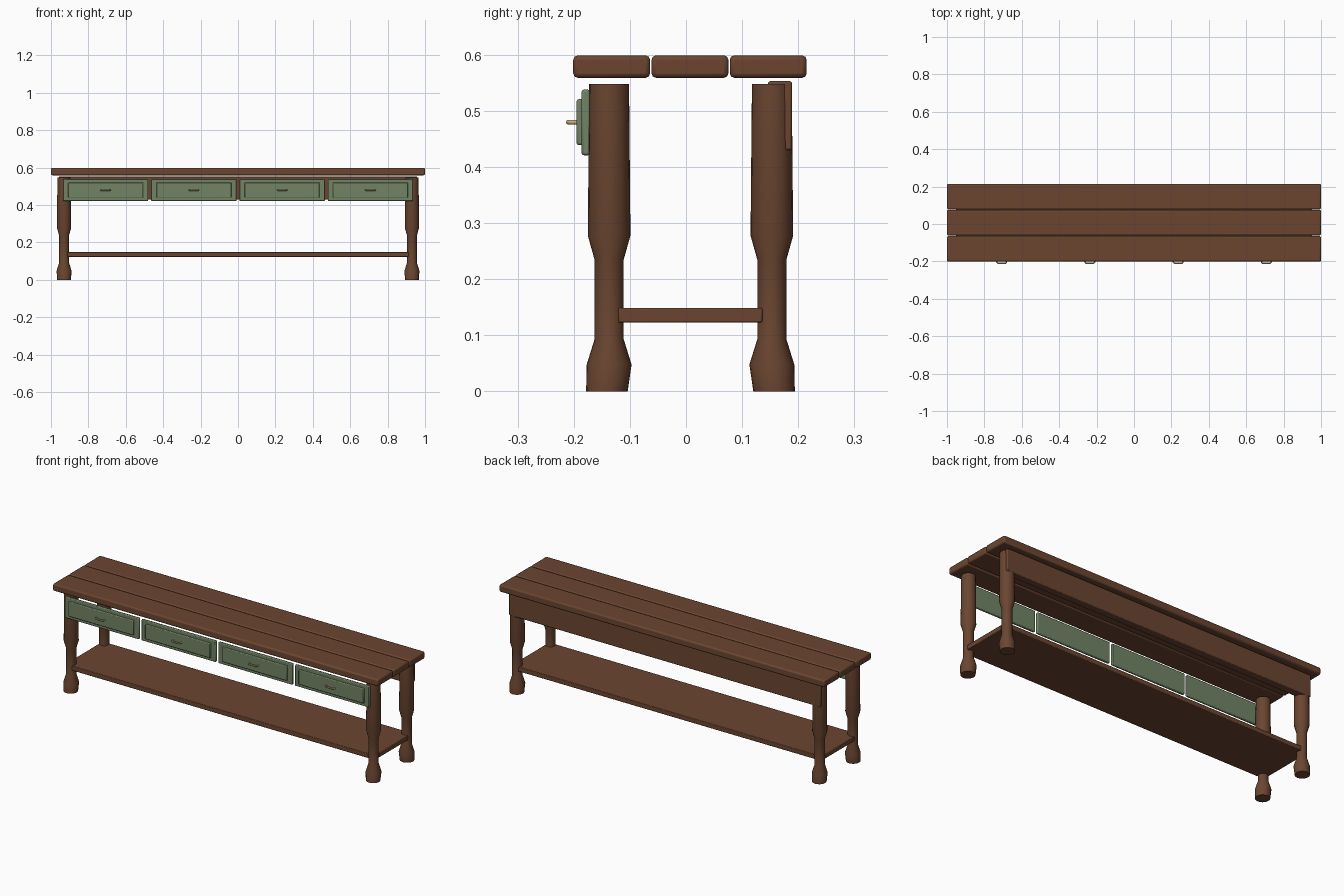
import bpy, bmesh, math

if "Cube" in bpy.data.objects:
    bpy.data.objects.remove(bpy.data.objects["Cube"])


def material(name, rgb):
    m = bpy.data.materials.new(name)
    m.diffuse_color = (*rgb, 1)
    m.use_nodes = True
    m.node_tree.nodes["Principled BSDF"].inputs["Base Color"].default_value = m.diffuse_color
    return m


WOOD = material("brown wood", (0.145, 0.060, 0.030))
GREEN = material("sage green", (0.165, 0.230, 0.130))
BRASS = material("pale brass", (0.58, 0.44, 0.22))


def finish(name, bm, mat, bevel=0.0):
    bmesh.ops.recalc_face_normals(bm, faces=bm.faces[:])
    me = bpy.data.meshes.new(name)
    bm.to_mesh(me)
    bm.free()
    ob = bpy.data.objects.new(name, me)
    bpy.context.collection.objects.link(ob)
    me.materials.append(mat)
    if bevel:
        b = ob.modifiers.new("bevel", "BEVEL")
        b.width, b.segments = bevel, 2
    bpy.ops.object.select_all(action="DESELECT")
    ob.select_set(True)
    bpy.context.view_layer.objects.active = ob
    bpy.ops.object.shade_smooth_by_angle(angle=math.radians(35))
    return ob


def box(name, x, y, z, mat, bevel=0.004):
    bm = bmesh.new()
    bmesh.ops.create_cube(bm, size=1)
    for v in bm.verts:
        for i, (a, b) in enumerate((x, y, z)):
            v.co[i] = a if v.co[i] < 0 else b
    return finish(name, bm, mat, bevel)


# Seat planks
for i, y in enumerate(((-0.201, -0.064), (-0.0615, 0.0755), (0.078, 0.215))):
    box(f"seat_plank_{i + 1}", (-1, 1), y, (0.559, 0.599), WOOD, 0.008)

# Turned legs: height, radius, outward shift
PROFILE = [(0, 0.0370, 0.004), (0.048, 0.040, 0), (0.093, 0.026, 0),
           (0.235, 0.026, 0), (0.278, 0.038, 0), (0.548, 0.0355, 0)]


def leg(name, x, y, sides=20):
    bm = bmesh.new()
    rings = []
    for z, r, shift in PROFILE:
        cy = y + math.copysign(shift, y)
        rings.append([bm.verts.new((x + r * math.cos(2 * math.pi * k / sides),
                                    cy + r * math.sin(2 * math.pi * k / sides), z))
                      for k in range(sides)])
    for a, b in zip(rings, rings[1:]):
        for k in range(sides):
            n = (k + 1) % sides
            bm.faces.new((a[k], a[n], b[n], b[k]))
    bm.faces.new(rings[0])
    bm.faces.new(rings[-1])
    finish(name, bm, WOOD)


for sx, side in ((-1, "left"), (1, "right")):
    leg(f"front_leg_{side}", sx * 0.93, -0.137)
    leg(f"back_leg_{side}", sx * 0.93, 0.153)

# Lower shelf, notched at the corners to fit around the legs
X0, X1, Y0, Y1, Y2, Y3 = 0.912, 0.952, -0.158, -0.121, 0.136, 0.171
right = [(X0, Y0), (X0, Y1), (X1, Y1), (X1, Y2), (X0, Y2), (X0, Y3)]
outline = right + [(-x, y) for x, y in reversed(right)]
bm = bmesh.new()
face = bm.faces.new([bm.verts.new((x, y, 0.123)) for x, y in outline])
ext = bmesh.ops.extrude_face_region(bm, geom=[face])
for v in ext["geom"]:
    if isinstance(v, bmesh.types.BMVert):
        v.co.z = 0.149
finish("lower_shelf", bm, WOOD, 0.003)

# Back apron
box("back_apron", (-0.957, 0.957), (0.146, 0.189), (0.43, 0.553), WOOD, 0.004)


# Bail handle on a drawer front
def handle(name, x, z):
    cu = bpy.data.curves.new(name, "CURVE")
    cu.dimensions = "3D"
    cu.bevel_depth, cu.bevel_resolution = 0.0042, 2
    cu.use_fill_caps = True
    pts = [(-0.025, -0.192), (-0.025, -0.205), (-0.020, -0.210),
           (0.020, -0.210), (0.025, -0.205), (0.025, -0.192)]
    sp = cu.splines.new("POLY")
    sp.points.add(len(pts) - 1)
    for p, (px, py) in zip(sp.points, pts):
        p.co = (x + px, py, z, 1)
    cu.materials.append(BRASS)
    ob = bpy.data.objects.new(name, cu)
    bpy.context.collection.objects.link(ob)


# Four drawer fronts with raised panels
for i in range(4):
    cx = (i - 1.5) * 0.472
    box(f"drawer_front_{i + 1}", (cx - 0.228, cx + 0.228), (-0.186, -0.171),
        (0.421, 0.538), GREEN, 0.004)
    box(f"drawer_panel_{i + 1}", (cx - 0.200, cx + 0.200), (-0.195, -0.183),
        (0.439, 0.521), GREEN, 0.004)
    handle(f"drawer_handle_{i + 1}", cx, 0.480)
